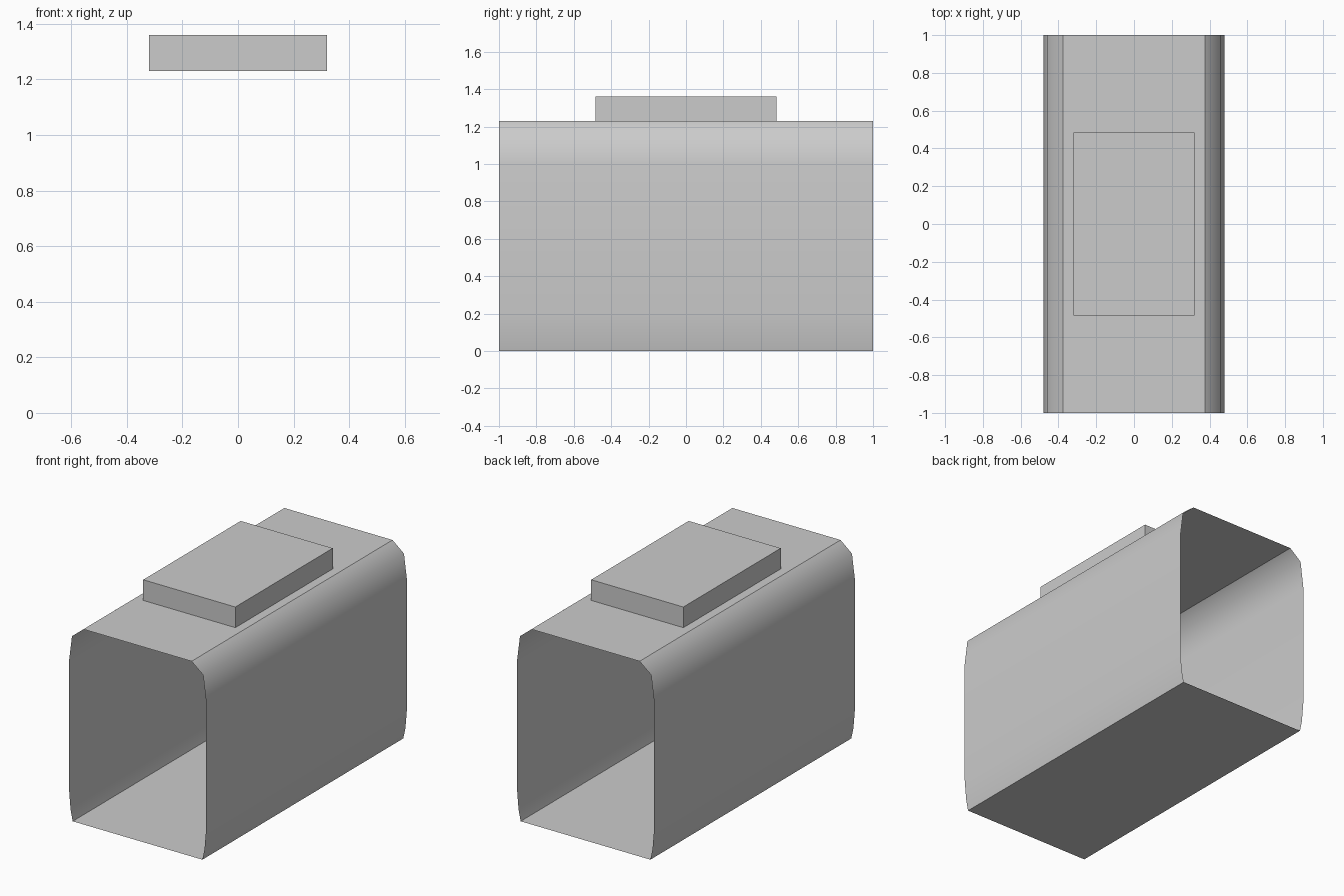
import bpy
import bmesh

cube = bpy.data.objects.get("Cube")
if cube:
    bpy.data.objects.remove(cube, do_unlink=True)

# One plain grey for everything
grey = bpy.data.materials.new("plain_grey")
grey.use_nodes = True
COLOUR = (0.6, 0.6, 0.6, 1)
grey.diffuse_color = COLOUR
grey.node_tree.nodes["Principled BSDF"].inputs["Base Color"].default_value = COLOUR


def finish(bm, name):
    """Turn a bmesh into a named grey object."""
    bm.normal_update()
    mesh = bpy.data.meshes.new(name)
    bm.to_mesh(mesh)
    bm.free()
    mesh.materials.append(grey)
    obj = bpy.data.objects.new(name, mesh)
    bpy.context.collection.objects.link(obj)
    return obj


# Sleeve: thin rounded tube, open at the front and back
half = [(0.452, 0), (0.467, 0.07), (0.478, 0.2), (0.478, 1.0), (0.457, 1.165), (0.377, 1.23)]
outline = half + [(-x, z) for x, z in reversed(half)]
bm = bmesh.new()
front, back = [[bm.verts.new((x, y, z)) for x, z in outline] for y in (-1, 1)]
for i in range(len(outline)):
    j = (i + 1) % len(outline)
    bm.faces.new((front[i], front[j], back[j], back[i]))
bm.normal_update()

# Flat top and bottom, softly shaded sides
for face in bm.faces:
    face.smooth = abs(face.normal.z) < 0.99
for edge in bm.edges:
    edge.smooth = all(face.smooth for face in edge.link_faces)
finish(bm, "sleeve")

# Raised block on the top
bm = bmesh.new()
bmesh.ops.create_cube(bm, size=1)
bmesh.ops.scale(bm, vec=(0.642, 0.97, 0.13), verts=bm.verts)
bmesh.ops.translate(bm, vec=(0, 0, 1.295), verts=bm.verts)
finish(bm, "top_block")
